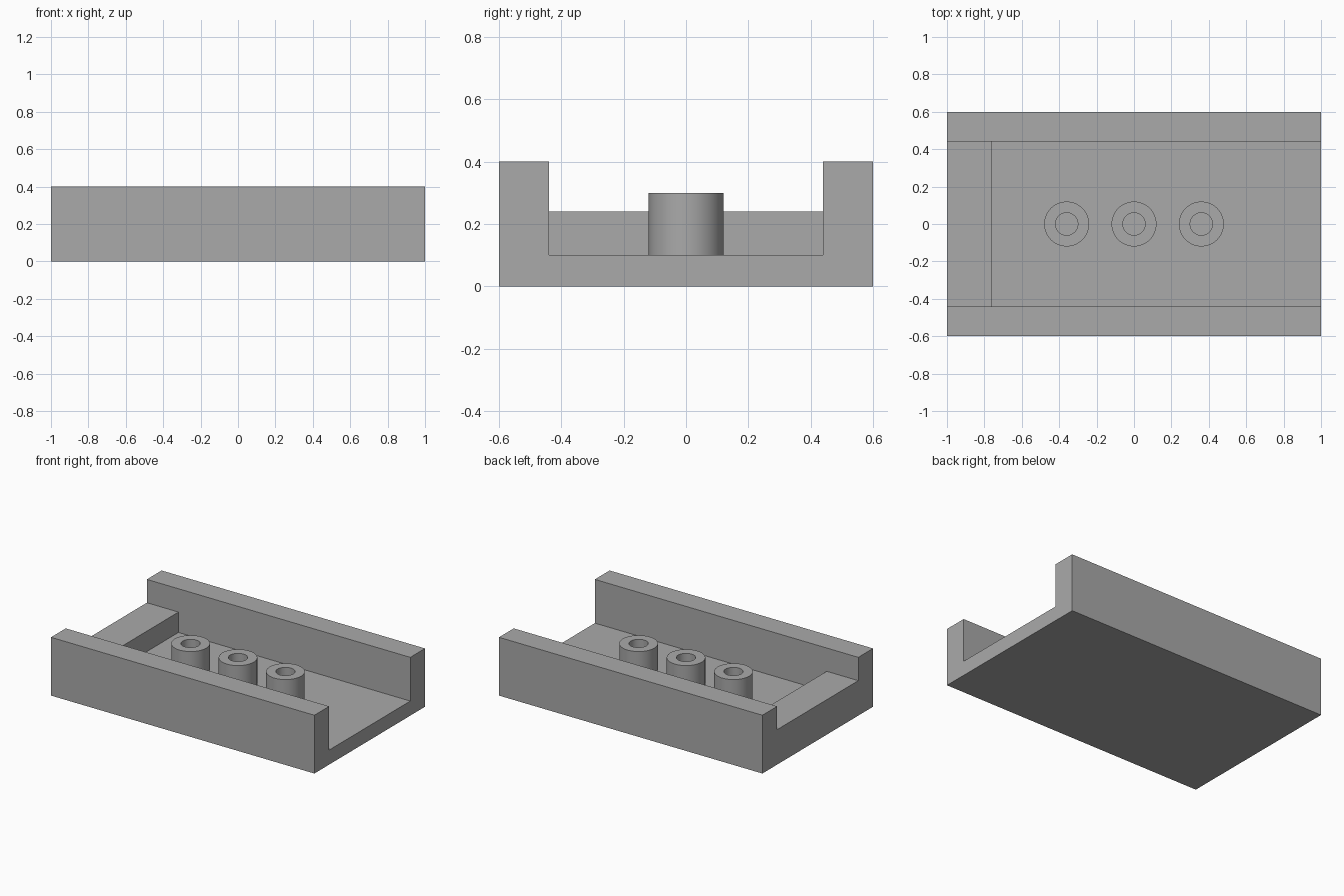
import bpy
import bmesh
from math import radians, tau
from mathutils import Vector

default = bpy.data.objects.get("Cube")
if default:
    bpy.data.objects.remove(default, do_unlink=True)

FLOOR = 0.10

grey = bpy.data.materials.new("plain grey")
grey.use_nodes = True
colour = (0.40, 0.40, 0.40, 1)
grey.diffuse_color = colour
grey.node_tree.nodes["Principled BSDF"].inputs["Base Color"].default_value = colour


def finish(bm, name):
    bmesh.ops.recalc_face_normals(bm, faces=bm.faces)
    mesh = bpy.data.meshes.new(name)
    bm.to_mesh(mesh)
    bm.free()
    mesh.materials.append(grey)
    obj = bpy.data.objects.new(name, mesh)
    bpy.context.collection.objects.link(obj)
    return obj


def extrude_along_x(name, profile, x0, x1):
    """Sweep a closed (y, z) outline from x0 to x1."""
    bm = bmesh.new()
    face = bm.faces.new([bm.verts.new((x0, y, z)) for y, z in profile])
    swept = bmesh.ops.extrude_face_region(bm, geom=[face], use_keep_orig=True)
    moved = [g for g in swept["geom"] if isinstance(g, bmesh.types.BMVert)]
    bmesh.ops.translate(bm, verts=moved, vec=(x1 - x0, 0, 0))
    return finish(bm, name)


def lathe(name, profile, x, steps=64):
    """Spin an open (radius, z) outline about the vertical axis at x."""
    bm = bmesh.new()
    verts = [bm.verts.new((r, 0, z)) for r, z in profile]
    edges = [bm.edges.new(pair) for pair in zip(verts, verts[1:])]
    bmesh.ops.spin(bm, geom=verts + edges, cent=(0, 0, 0), axis=(0, 0, 1),
                   angle=tau, steps=steps, use_merge=True)
    bmesh.ops.remove_doubles(bm, verts=bm.verts, dist=0.0001)
    obj = finish(bm, name)
    obj.location = Vector((x, 0, 0))
    bpy.ops.object.select_all(action="DESELECT")
    bpy.context.view_layer.objects.active = obj
    obj.select_set(True)
    bpy.ops.object.shade_smooth_by_angle(angle=radians(30))
    return obj


# Channel with a flat base and two side walls
half = [(0.44, FLOOR), (0.44, 0.40), (0.60, 0.40), (0.60, 0)]
channel = half + [(-y, z) for y, z in reversed(half)]
extrude_along_x("channel_base", channel, -1, 1)

# Low step closing the right end
step = [(-0.44, FLOOR), (0.44, FLOOR), (0.44, 0.24), (-0.44, 0.24)]
extrude_along_x("end_step", step, -1, -0.76)

# Row of hollow posts along the centre line
post = [(0.12, FLOOR), (0.12, 0.30), (0.06, 0.30), (0.06, FLOOR)]
for name, x in (("right_post", -0.36), ("middle_post", 0), ("left_post", 0.36)):
    lathe(name, post, x)
